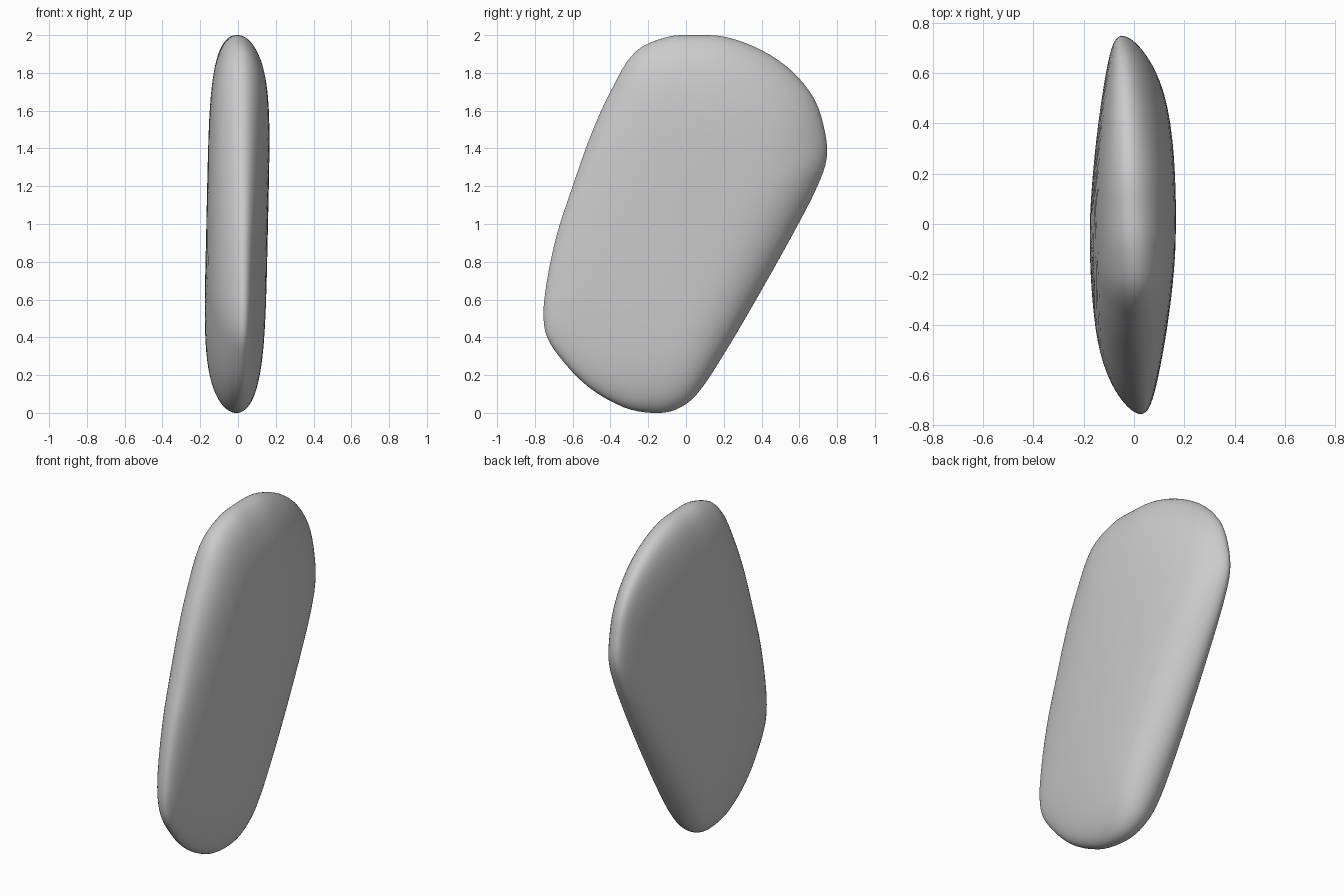
import bpy, bmesh, math
from mathutils import Vector
from mathutils.geometry import interpolate_bezier

if "Cube" in bpy.data.objects:
    bpy.data.objects.remove(bpy.data.objects["Cube"])

# Side outline (y, z)
outline = [(-0.1, 1.99), (0.05, 2.0), (0.21, 1.99), (0.4, 1.92), (0.56, 1.81),
           (0.68, 1.66), (0.735, 1.49), (0.745, 1.35), (0.70, 1.21), (0.6, 1.01),
           (0.4, 0.65), (0.2, 0.31), (0.05, 0.09), (-0.06, 0.015), (-0.18, 0.0),
           (-0.33, 0.03), (-0.52, 0.14), (-0.68, 0.31), (-0.745, 0.43),
           (-0.75, 0.6), (-0.69, 0.92), (-0.6, 1.2), (-0.5, 1.48),
           (-0.4, 1.7), (-0.27, 1.91)]
pts = [Vector((0, y, z)) for y, z in outline]
n = len(pts)
rim = []
for i in range(n):
    a, b, c, d = (pts[(i + k) % n] for k in (-1, 0, 1, 2))
    span = (c - b).length
    h1 = b + (c - a).normalized() * span / 3
    h2 = c - (d - b).normalized() * span / 3
    rim += interpolate_bezier(b, h1, h2, c, 5)[:-1]

# Rings sweep from one broad face, round the edge, to the other
HALF, CENTRE, RINGS = 0.163, Vector((0, 0, 1)), 40


def place(p, phi):
    s = max(0.0, math.sin(phi)) ** 0.4
    q = CENTRE + (p - CENTRE) * s
    thick = HALF * (1 - 0.7 * q.y**2)          # thinner towards both long edges
    edge_mid = -0.01 - 0.052 * (q.y - 0.12 * (q.z - 1))
    face_mid = 0.022 * (q.z - 1.2) + 0.01 * q.y
    q.x = thick * math.cos(phi) + edge_mid * s**4 + face_mid * (1 - s**4)
    return q


bm = bmesh.new()
phis = [0.003, 0.012, 0.035] + [math.pi * i / RINGS for i in range(1, RINGS)]
phis += [math.pi - a for a in (0.035, 0.012, 0.003)]
rings = [[bm.verts.new(place(p, phi)) for p in rim] for phi in phis]
m = len(rim)
for r0, r1 in zip(rings, rings[1:]):
    for j in range(m):
        k = (j + 1) % m
        bm.faces.new((r0[j], r0[k], r1[k], r1[j]))
for ring, phi in ((rings[0], 0), (rings[-1], math.pi)):
    tip = bm.verts.new(place(CENTRE, phi))
    for j in range(m):
        bm.faces.new((ring[j], ring[(j + 1) % m], tip))
bmesh.ops.recalc_face_normals(bm, faces=bm.faces)
for f in bm.faces:
    f.smooth = True

mesh = bpy.data.meshes.new("flat_stone")
bm.to_mesh(mesh)
bm.free()
stone = bpy.data.objects.new("flat_stone", mesh)
bpy.context.collection.objects.link(stone)
